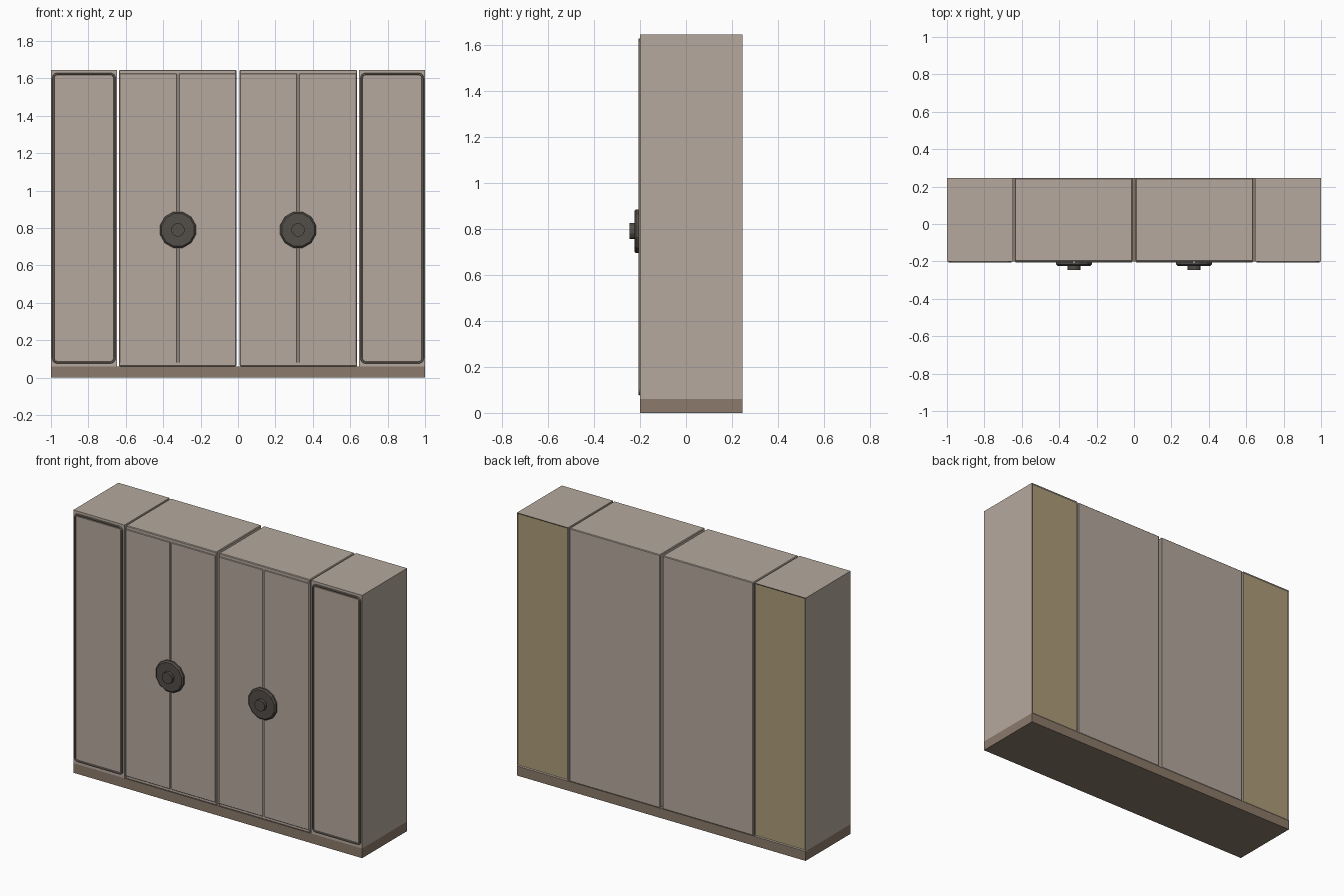
import bpy, bmesh, math
from mathutils import Vector

if "Cube" in bpy.data.objects:
    bpy.data.objects.remove(bpy.data.objects["Cube"])


def material(name, rgb):
    m = bpy.data.materials.new(name)
    m.diffuse_color = (*rgb, 1)
    m.use_nodes = True
    m.node_tree.nodes["Principled BSDF"].inputs["Base Color"].default_value = m.diffuse_color
    return m


TAUPE = material("taupe paint", (0.46, 0.396, 0.337))
BROWN = material("plinth brown", (0.26, 0.195, 0.145))
TAN = material("plywood tan", (0.42, 0.33, 0.19))
DARK = material("dark metal", (0.085, 0.075, 0.066))
RIM = material("rim brown", (0.19, 0.155, 0.125))


def finish(name, bm, mat):
    bmesh.ops.recalc_face_normals(bm, faces=bm.faces)
    me = bpy.data.meshes.new(name)
    bm.to_mesh(me)
    bm.free()
    me.materials.append(mat)
    ob = bpy.data.objects.new(name, me)
    bpy.context.collection.objects.link(ob)
    return ob


def box(name, x, y, z, mat, bevel=0.0):
    bm = bmesh.new()
    bmesh.ops.create_cube(bm, size=1)
    for v in bm.verts:
        v.co = Vector([(a + b) / 2 + (b - a) * c for (a, b), c in zip((x, y, z), v.co)])
    if bevel:
        bmesh.ops.bevel(bm, geom=bm.edges[:], offset=bevel, segments=1,
                        affect='EDGES', profile=0.5)
    return finish(name, bm, mat)


def rounded(x, z, r, n=4):
    """Outline of a rounded rectangle in the xz plane."""
    pts = []
    corners = ((x[1] - r, z[1] - r), (x[0] + r, z[1] - r), (x[0] + r, z[0] + r), (x[1] - r, z[0] + r))
    for k, (cx, cz) in enumerate(corners):
        for i in range(n + 1):
            a = math.pi / 2 * (k + i / n)
            pts.append((cx + r * math.cos(a), cz + r * math.sin(a)))
    return pts


def rim(name, x, z, mat):
    """Raised bead following a rounded rectangle: inset rings at given depths."""
    bm = bmesh.new()
    rings = []
    for inset, y in ((0, -0.198), (0.003, -0.207), (0.010, -0.207), (0.013, -0.198)):
        pts = rounded((x[0] + inset, x[1] - inset), (z[0] + inset, z[1] - inset), 0.028 - inset)
        rings.append([bm.verts.new((px, y, pz)) for px, pz in pts])
    n = len(rings[0])
    for a, b in zip(rings, rings[1:]):
        for i in range(n):
            j = (i + 1) % n
            bm.faces.new((a[i], a[j], b[j], b[i]))
    return finish(name, bm, mat)


def lathe(name, x, z, profile, mat, sides=12):
    """Knob turned about the y axis; profile is (radius, y) pairs."""
    bm = bmesh.new()
    rings = []
    for r, y in profile:
        rings.append([bm.verts.new((x + r * math.cos(math.tau * (i + 0.5) / sides), y,
                                    z + r * math.sin(math.tau * (i + 0.5) / sides)))
                      for i in range(sides)])
    for a, b in zip(rings, rings[1:]):
        for i in range(sides):
            j = (i + 1) % sides
            bm.faces.new((a[i], a[j], b[j], b[i]))
    bm.faces.new(rings[0])
    bm.faces.new(rings[-1])
    return finish(name, bm, mat)


def span(s, a, b):
    return tuple(sorted((s * a, s * b)))


FRONT, BACK, BASE, TOP = -0.2, 0.245, 0.06, 1.645

# plinth under the whole row
box("plinth", (-1, 1), (FRONT, BACK), (0, BASE), BROWN)

for s, side in ((-1, "left"), (1, "right")):
    # narrow outer cabinet: shell with an open back closed by plywood
    outer = box(side + "_outer_cabinet", span(s, 0.646, 1), (FRONT, BACK), (BASE, TOP), TAUPE)
    bm = bmesh.new()
    bm.from_mesh(outer.data)
    bm.normal_update()
    back = [f for f in bm.faces if f.normal.y > 0.9]
    bmesh.ops.inset_region(bm, faces=back, thickness=0.008, depth=0)
    bmesh.ops.translate(bm, verts=back[0].verts[:], vec=(0, -0.004, 0))
    back[0].material_index = 1
    bm.to_mesh(outer.data)
    bm.free()
    outer.data.materials.append(TAN)

    # raised rim and panel on the outer cabinet front
    rim(side + "_outer_rim", span(s, 0.654, 0.994), (0.075, 1.63), RIM)
    box(side + "_outer_panel", span(s, 0.67, 0.978), (-0.204, FRONT), (0.091, 1.614), TAUPE)

    # wide inner cabinet with two overlay doors
    box(side + "_inner_cabinet", span(s, 0.009, 0.637), (FRONT, BACK), (BASE, TOP), TAUPE, 0.004)
    for a, b, tag in ((0.012, 0.316, "inner"), (0.326, 0.634, "outer")):
        box(f"{side}_{tag}_door", span(s, a, b), (-0.207, FRONT), (0.08, 1.625), TAUPE, 0.002)

    # twelve-sided handle: disc and hub
    lathe(side + "_handle_disc", s * 0.321, 0.79,
          ((0.099, -0.205), (0.099, -0.217), (0.09, -0.225)), DARK)
    lathe(side + "_handle_hub", s * 0.321, 0.79,
          ((0.036, -0.22), (0.036, -0.245)), DARK)
